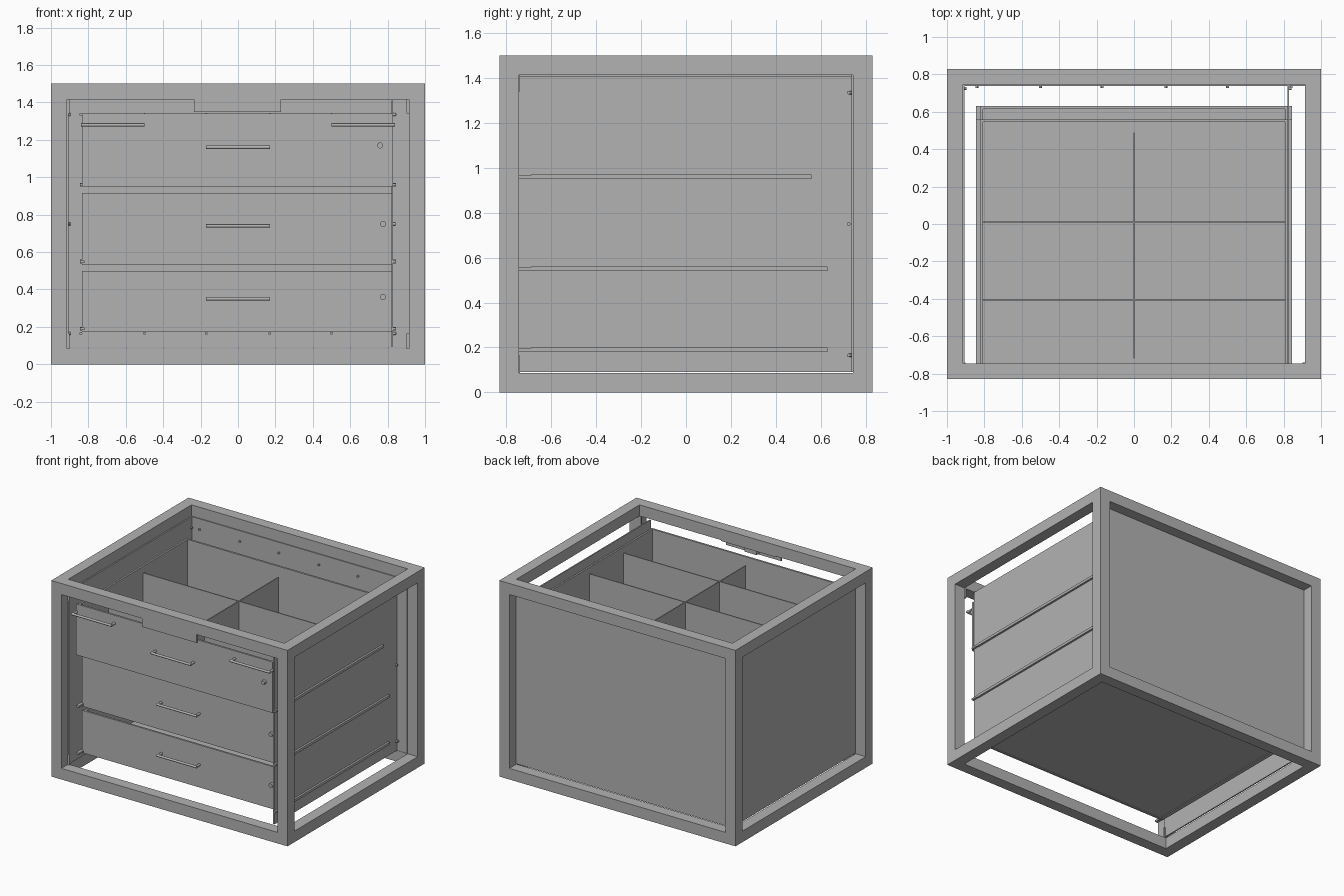
import bpy
from mathutils import Vector

cube = bpy.data.objects.get("Cube")
if cube:
    bpy.data.objects.remove(cube, do_unlink=True)

grey = bpy.data.materials.new("plain grey")
grey.use_nodes = True
COLOUR = (0.45, 0.45, 0.45, 1)
grey.diffuse_color = COLOUR
grey.node_tree.nodes["Principled BSDF"].inputs["Base Color"].default_value = COLOUR


def box(name, x, y, z):
    """Box from three (low, high) ranges."""
    bpy.ops.mesh.primitive_cube_add(size=1)
    ob = bpy.context.object
    ob.name = name
    for v in ob.data.vertices:
        v.co = [(r[0] + r[1]) / 2 + c * (r[1] - r[0]) for c, r in zip(v.co, (x, y, z))]
    ob.data.materials.append(grey)
    return ob


def rod(name, a, b, radius, sides=16):
    """Cylinder between two points."""
    a, b = Vector(a), Vector(b)
    bpy.ops.mesh.primitive_cylinder_add(vertices=sides, radius=radius, depth=(b - a).length,
                                        location=(a + b) / 2)
    ob = bpy.context.object
    ob.name = name
    ob.rotation_euler = (b - a).to_track_quat("Z", "Y").to_euler()
    bpy.ops.object.shade_smooth_by_angle()
    ob.data.materials.append(grey)
    return ob


def handle(name, x0, x1, y, z):
    """Bar handle on two posts, standing out from the face at y."""
    bar_y = y - 0.045
    rod(name + "_bar", (x0, bar_y, z), (x1, bar_y, z), 0.009)
    for x in (x0 + 0.009, x1 - 0.009):
        rod(name + "_post", (x, y, z), (x, bar_y, z), 0.009)


# Outer frame of square tubes
W, D, H, T = 1.0, 0.83, 1.5, 0.085
for sx in (-1, 1):
    xs = sorted((sx * W, sx * (W - T)))
    for sy in (-1, 1):
        box("frame_post", xs, sorted((sy * D, sy * (D - T))), (0, H))
    for z in ((0, T), (H - T, H)):
        box("frame_side_rail", xs, (T - D, D - T), z)
for sy in (-1, 1):
    for z in ((0, T), (H - T, H)):
        box("frame_cross_rail", (T - W, W - T), sorted((sy * D, sy * (D - T))), z)

# Cladding panels
box("back_panel", (-0.915, 0.915), (0.738, 0.75), (0.09, 1.415))
box("right_side_panel", (-0.915, -0.905), (-0.75, 0.745), (0.09, 1.415))
box("left_side_panel", (0.82, 0.83), (-0.745, 0.74), (0.09, 1.41))

# Corner tabs
for sx in (-1, 1):
    for z in ((0.085, 0.165), (1.34, 1.415)):
        box("corner_tab", sorted((sx * 0.9, sx * 0.915)), (-0.755, -0.74), z)

# Panel screws
for x in (-0.84, -0.5, -0.17, 0.17, 0.5, 0.84):
    for z in (0.165, 1.335):
        rod("back_screw", (x, 0.74, z), (x, 0.728, z), 0.008, 12)
for z in (0.165, 0.75, 1.335):
    rod("side_screw", (0.828, 0.725, z), (0.843, 0.725, z), 0.008, 12)
    rod("side_screw", (-0.907, 0.725, z), (-0.895, 0.725, z), 0.008, 12)


def drawer(name, y, z0, z1, slide_z, handle_z, lock_x):
    """Open drawer with front face at y, slides, handle and lock."""
    back = y + 1.325
    box(name + "_front", (-0.835, 0.828), (y, y + 0.015), (z0, z1))
    box(name + "_floor", (-0.815, 0.815), (y + 0.015, back), (z0 + 0.005, z0 + 0.02))
    box(name + "_back", (-0.815, 0.815), (back - 0.015, back), (z0, z1))
    for sx in (-1, 1):
        box(name + "_side", sorted((sx * 0.808, sx * 0.822)), (y + 0.015, back), (z0, z1))
        xs = sorted((sx * 0.822, sx * 0.845))
        box(name + "_slide", xs, (-0.69, back), (slide_z - 0.01, slide_z + 0.01))
        box(name + "_slide_tip", xs, (-0.75, -0.69), (slide_z - 0.008, slide_z + 0.006))
    handle(name + "_handle", -0.17, 0.17, y, handle_z)
    rod(name + "_lock", (lock_x, y, handle_z + 0.01), (lock_x, y - 0.02, handle_z + 0.01), 0.016)


drawer("top_drawer", -0.765, 0.95, 1.34, 0.96, 1.16, 0.76)
drawer("middle_drawer", -0.695, 0.53, 0.915, 0.55, 0.74, 0.775)
drawer("bottom_drawer", -0.695, 0.175, 0.5, 0.19, 0.35, 0.775)

# Dividers in the top drawer
box("long_divider", (-0.004, 0.004), (-0.72, 0.49), (0.97, 1.29))
for y in (0.01, -0.405):
    box("cross_divider", (-0.808, 0.808), (y - 0.004, y + 0.004), (0.97, 1.29))

# Two upper pull bars
for x0, x1 in ((-0.84, -0.5), (0.5, 0.84)):
    handle("upper_bar", x0, x1, -0.765, 1.28)

# Latch bracket below the front top rail
box("latch_plate", (-0.235, 0.23), (-0.828, -0.815), (1.35, 1.415))
box("latch_flange", (-0.235, 0.23), (-0.815, -0.75), (1.405, 1.415))
box("latch_block", (-0.05, 0.05), (-0.815, -0.78), (1.36, 1.405))
for x in (-0.19, 0.19):
    rod("latch_screw", (x, -0.79, 1.395), (x, -0.79, 1.415), 0.01, 12)
